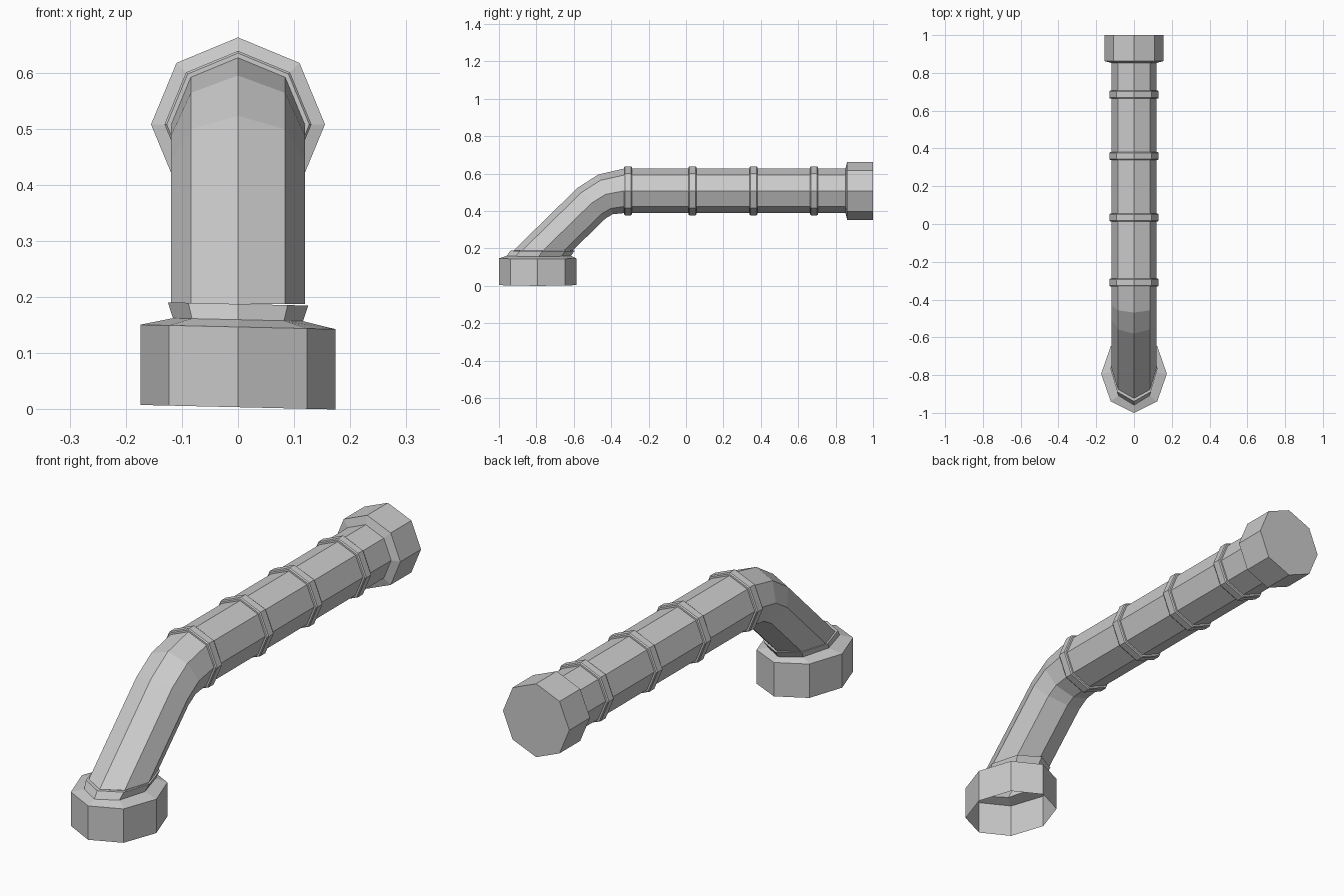
import bpy
import bmesh
from math import sin, cos, radians, pi

if "Cube" in bpy.data.objects:
    bpy.data.objects.remove(bpy.data.objects["Cube"])

SIDES = 8
AXIS_Z = 0.508      # height of the horizontal run


def loft(name, sections, cap_start=False, roll=0.0):
    """Skin octagons given as (centre y, centre z, half width x, half depth, tilt degrees).
    Tilt 0 stands upright across the y axis, tilt 90 lies flat."""
    bm = bmesh.new()
    rings = []
    for cy, cz, rx, rn, tilt in sections:
        a = radians(tilt)
        ring = []
        for k in range(SIDES):
            t = 2 * pi * k / SIDES
            x = rx * sin(t)
            n = rn * cos(t)
            ring.append(bm.verts.new((x, cy - n * sin(a), cz + n * cos(a) - roll * x)))
        rings.append(ring)
    for r0, r1 in zip(rings, rings[1:]):
        for k in range(SIDES):
            j = (k + 1) % SIDES
            bm.faces.new((r0[k], r1[k], r1[j], r0[j]))
    if cap_start:
        bm.faces.new(rings[0])
    mesh = bpy.data.meshes.new(name)
    bm.to_mesh(mesh)
    bm.free()
    obj = bpy.data.objects.new(name, mesh)
    bpy.context.collection.objects.link(obj)
    return obj


def turned(name, profile, **kw):
    """Octagonal collar around the horizontal run from (y, radius) pairs."""
    return loft(name, [(y, AXIS_Z, r, r, 0) for y, r in profile], **kw)


# Pipe: straight run, two-step bend, sloping leg cut level at the base
loft("pipe", [
    (0.86, AXIS_Z, 0.119, 0.119, 0),
    (-0.33, AXIS_Z, 0.119, 0.119, 0),
    (-0.43, 0.489, 0.119, 0.113, 20),
    (-0.505, 0.442, 0.119, 0.111, 43),
    (-0.765, 0.188, 0.119, 0.158, 90),
])

# Closed end collar
turned("end_collar", [(1.0, 0.155), (0.862, 0.155), (0.852, 0.117)], cap_start=True)

# Raised bands along the straight run
for i, y in enumerate((-0.31, 0.034, 0.36, 0.685)):
    turned(f"band_{i + 1}", [
        (y + 0.021, 0.117), (y + 0.021, 0.127), (y + 0.016, 0.131),
        (y - 0.016, 0.131), (y - 0.021, 0.127), (y - 0.021, 0.117),
    ])

# Base flange: lip, neck, shoulder and skirt, open underneath and slightly rolled
loft("base_flange", [
    (-0.765, 0.188, 0.117, 0.157, 90),
    (-0.767, 0.188, 0.125, 0.172, 90),
    (-0.787, 0.160, 0.116, 0.172, 90),
    (-0.793, 0.147, 0.174, 0.207, 90),
    (-0.793, 0.004, 0.174, 0.207, 90),
], roll=0.023)
